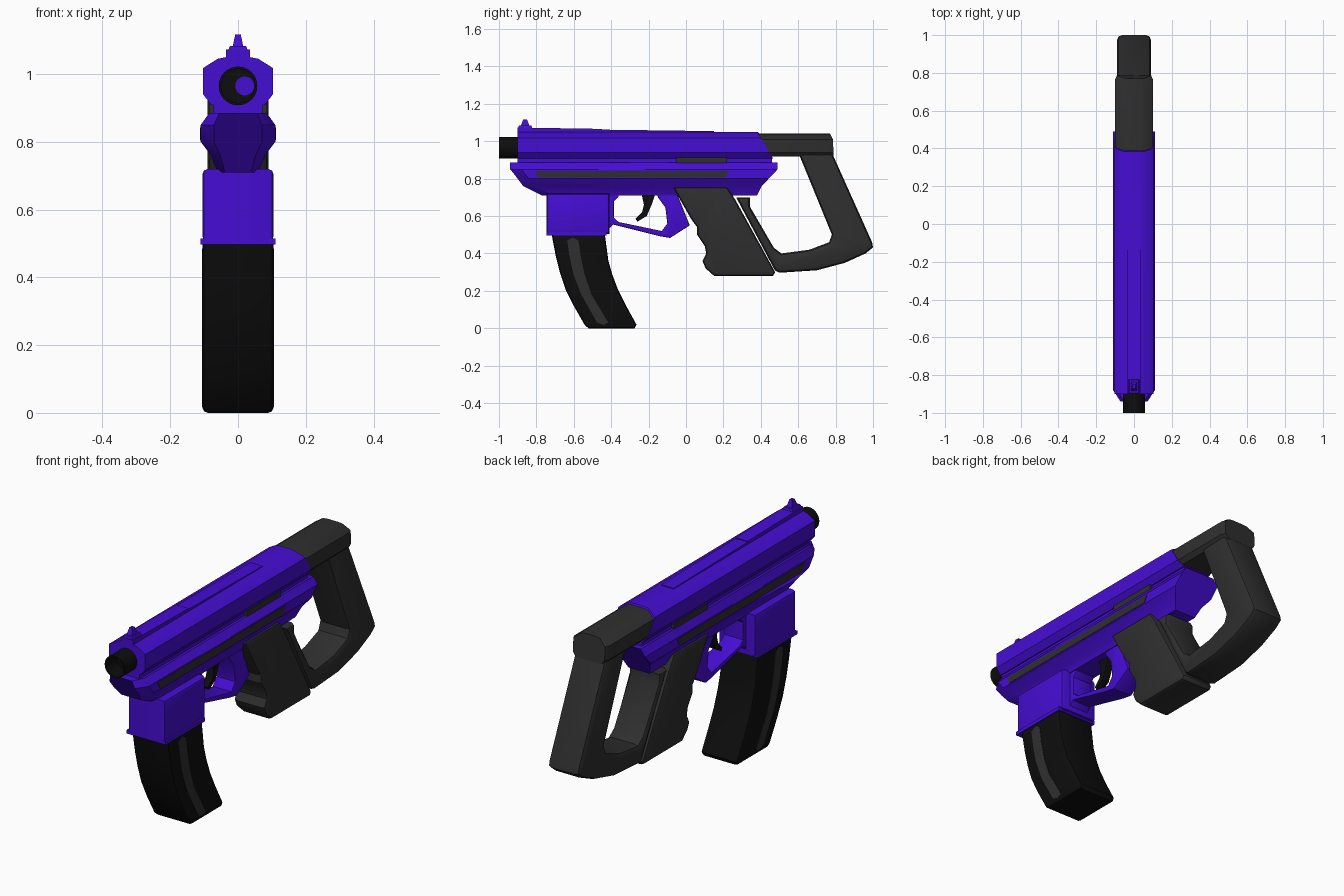
import bpy, bmesh, math
from mathutils import Vector, Matrix

if "Cube" in bpy.data.objects:
    bpy.data.objects.remove(bpy.data.objects["Cube"])


def material(name, rgb):
    m = bpy.data.materials.new(name)
    m.diffuse_color = (*rgb, 1)
    m.use_nodes = True
    m.node_tree.nodes["Principled BSDF"].inputs["Base Color"].default_value = m.diffuse_color
    return m


PURPLE = material("purple", (0.06, 0.004, 0.65))
GRAY = material("dark gray", (0.028, 0.028, 0.028))
BLACK = material("black", (0.004, 0.004, 0.004))


def finish(name, bm, mat):
    bmesh.ops.recalc_face_normals(bm, faces=bm.faces)
    me = bpy.data.meshes.new(name)
    bm.to_mesh(me)
    bm.free()
    me.materials.append(mat)
    ob = bpy.data.objects.new(name, me)
    bpy.context.collection.objects.link(ob)
    bpy.ops.object.select_all(action='DESELECT')
    ob.select_set(True)
    bpy.context.view_layer.objects.active = ob
    bpy.ops.object.shade_smooth_by_angle(angle=math.radians(30))
    return ob


def skin(name, rings, mat):
    """Closed solid through rings with equal point counts."""
    bm = bmesh.new()
    vs = [[bm.verts.new(p) for p in r] for r in rings]
    n = len(vs[0])
    for a, b in zip(vs, vs[1:]):
        for i in range(n):
            j = (i + 1) % n
            bm.faces.new((a[i], a[j], b[j], b[i]))
    bm.faces.new(vs[0])
    bm.faces.new(vs[-1])
    return finish(name, bm, mat)


def inset(pts, d):
    """Offset a closed outline inward by d with mitred corners."""
    n = len(pts)
    area = sum(pts[i][0] * pts[(i + 1) % n][1] - pts[(i + 1) % n][0] * pts[i][1] for i in range(n))
    s = 1 if area > 0 else -1
    out = []
    for i in range(n):
        p, q, r = (Vector(pts[k % n]) for k in (i - 1, i, i + 1))
        e, f = (q - p).normalized(), (r - q).normalized()
        a, b = Vector((-e.y, e.x)) * s, Vector((-f.y, f.x)) * s
        out.append(q + (a + b) * d / max(1 + a.dot(b), 0.5))
    return out


def prism(name, pts, x0, x1, mat, c=0):
    """Side outline (y, z) extruded in x with rounded side edges of size c."""
    steps = [(0, c), (0.29 * c, 0.29 * c), (c, 0)] if c else [(0, 0)]
    half = [(dx, inset(pts, d) if d else pts) for dx, d in steps]
    rings = [[(x0 + dx, p[0], p[1]) for p in o] for dx, o in half]
    rings += [[(x1 - dx, p[0], p[1]) for p in o] for dx, o in reversed(half)]
    return skin(name, rings, mat)


def interp(z, table):
    if z <= table[0][0]:
        return table[0][1]
    for (a, ya), (b, yb) in zip(table, table[1:]):
        if z <= b:
            return ya + (yb - ya) * (z - a) / (b - a)
    return table[-1][1]


def loft(name, half, stations, mat):
    """Mirrored (x, z) half section run along y; each station is (z-to-y table, y shift, x scale)."""
    sec = half + [(-x, z) for x, z in reversed(half)]
    return skin(name, [[(x * sx, interp(z, t) + dy, z) for x, z in sec] for t, dy, sx in stations], mat)


def box(y0, y1, z0, z1):
    return [(y0, z0), (y1, z0), (y1, z1), (y0, z1)]


# Upper receiver and the matching top of the stock, joined on a slant
UPPER = [(0.035, 1.05), (0.06, 1.045), (0.103, 1.018), (0.103, 0.94), (0.078, 0.908)]
SLANT = [(0.91, 0.465), (1.045, 0.385)]
loft("upper_receiver", UPPER, [([(0, -0.9)], 0, 1), (SLANT, 0, 1)], PURPLE)
STOCK_TOP = [(0.035, 1.042), (0.06, 1.038), (0.1, 1.01), (0.1, 0.94), (0.08, 0.918)]
loft("stock_top", STOCK_TOP, [(SLANT, -0.01, 1), ([(0, 0.765)], 0, 1),
                              ([(0.92, 0.79), (1.01, 0.785), (1.042, 0.77)], 0, 0.9)], GRAY)

# Spine between the receivers, with the ejection plate
prism("receiver_spine", box(-0.9, 0.46, 0.86, 0.93), -0.072, 0.072, PURPLE)
prism("ejection_plate", box(-0.05, 0.22, 0.87, 0.912), -0.086, 0.086, GRAY)

# Lower receiver with tapered nose and raked tail
LOWER = [(0.085, 0.885), (0.11, 0.85), (0.11, 0.80), (0.08, 0.76), (0.06, 0.71)]
NOSE = [(0.71, -0.77), (0.76, -0.87), (0.80, -0.90), (0.85, -0.94)]
TAIL = [(0.71, 0.38), (0.76, 0.405), (0.80, 0.44), (0.85, 0.49)]
loft("lower_receiver", LOWER, [(NOSE, 0, 0.65), (NOSE, 0.06, 1), (TAIL, 0, 1)], PURPLE)
for side, x in (("right", 0.109), ("left", -0.109)):
    prism("side_stripe_" + side, [(-0.81, 0.842), (0.23, 0.842), (0.21, 0.806), (-0.79, 0.806)],
          x - 0.003, x + 0.003, GRAY)

# Top rail and front sight
prism("top_rail", [(-0.9, 1.03), (-0.9, 1.073), (-0.45, 1.066), (-0.45, 1.062), (0.15, 1.054), (0.15, 1.03)],
      -0.035, 0.035, PURPLE)


def frustum(name, y, z0, z1, w0, w1, d0, d1):
    rings = [[(sx * w, y + sy * d, z) for sx, sy in ((-1, -1), (1, -1), (1, 1), (-1, 1))]
             for z, w, d in ((z0, w0, d0), (z1, w1, d1))]
    skin(name, rings, PURPLE)


frustum("sight_base", -0.86, 1.06, 1.083, 0.033, 0.024, 0.04, 0.034)
frustum("sight_blade", -0.86, 1.08, 1.117, 0.016, 0.008, 0.024, 0.01)

# Hollow barrel with a purple core deep in the bore
N = 32


def circle(r, y, cx=0):
    return [(cx + r * math.cos(k * math.tau / N), y, 0.965 + r * math.sin(k * math.tau / N)) for k in range(N)]


skin("barrel", [circle(0.057, -0.88), circle(0.057, -1), circle(0.05, -1), circle(0.05, -0.91)], BLACK)
skin("bore_core", [circle(0.028, -0.90, 0.02), circle(0.028, -0.914, 0.02)], PURPLE)

# Magazine well, its lip and the trigger guard
prism("magazine_well", box(-0.745, -0.41, 0.505, 0.72), -0.105, 0.105, PURPLE, 0.016)
prism("magazine_well_lip", box(-0.745, -0.425, 0.497, 0.515), -0.111, 0.111, PURPLE)
prism("trigger_guard", [(-0.43, 0.73), (-0.43, 0.51), (-0.39, 0.555), (-0.14, 0.492), (-0.085, 0.483),
                        (0.02, 0.55), (-0.06, 0.75), (-0.16, 0.75), (-0.15, 0.70), (-0.11, 0.645),
                        (-0.10, 0.56), (-0.13, 0.52), (-0.36, 0.568), (-0.385, 0.59), (-0.385, 0.68),
                        (-0.36, 0.705), (-0.36, 0.73)], -0.055, 0.055, PURPLE, 0.006)

# Trigger
prism("trigger", [(-0.24, 0.73), (-0.16, 0.73), (-0.18, 0.67), (-0.21, 0.60), (-0.26, 0.57),
                  (-0.27, 0.585), (-0.235, 0.62), (-0.225, 0.66)], -0.02, 0.02, BLACK, 0.004)

# Curved magazine with a gray band on each side
prism("magazine", [(-0.72, 0.51), (-0.695, 0.38), (-0.675, 0.30), (-0.645, 0.21), (-0.60, 0.12), (-0.54, 0.015),
                   (-0.52, 0.0), (-0.275, 0.0), (-0.265, 0.02), (-0.32, 0.12), (-0.365, 0.21),
                   (-0.395, 0.29), (-0.415, 0.36), (-0.435, 0.51)], -0.105, 0.105, BLACK, 0.016)
BAND = [(-0.635, 0.47), (-0.605, 0.485), (-0.575, 0.47), (-0.562, 0.38), (-0.54, 0.28), (-0.505, 0.18),
        (-0.415, 0.03), (-0.44, 0.018), (-0.475, 0.03), (-0.56, 0.18), (-0.602, 0.29), (-0.622, 0.38)]
for side, x in (("right", 0.1045), ("left", -0.1045)):
    prism("magazine_band_" + side, BAND, x - 0.002, x + 0.002, GRAY)

# Pistol grip with finger swells
prism("grip", [(-0.07, 0.755), (0.22, 0.755), (0.262, 0.69), (0.477, 0.30), (0.465, 0.28), (0.15, 0.28),
               (0.105, 0.32), (0.088, 0.36), (0.108, 0.40), (0.10, 0.44), (0.06, 0.50), (0.06, 0.54),
               (0.03, 0.58)], -0.09, 0.09, GRAY, 0.02)

# Open stock loop: back strut, bottom and the arm behind the grip
prism("stock_loop", [(0.60, 0.94), (0.775, 0.95), (0.995, 0.46), (1.0, 0.432), (0.96, 0.40), (0.85, 0.35),
                     (0.70, 0.31), (0.50, 0.297), (0.475, 0.31), (0.268, 0.70), (0.342, 0.70), (0.342, 0.65),
                     (0.47, 0.43), (0.51, 0.40), (0.66, 0.42), (0.765, 0.46), (0.78, 0.50)],
      -0.09, 0.09, GRAY, 0.025)
